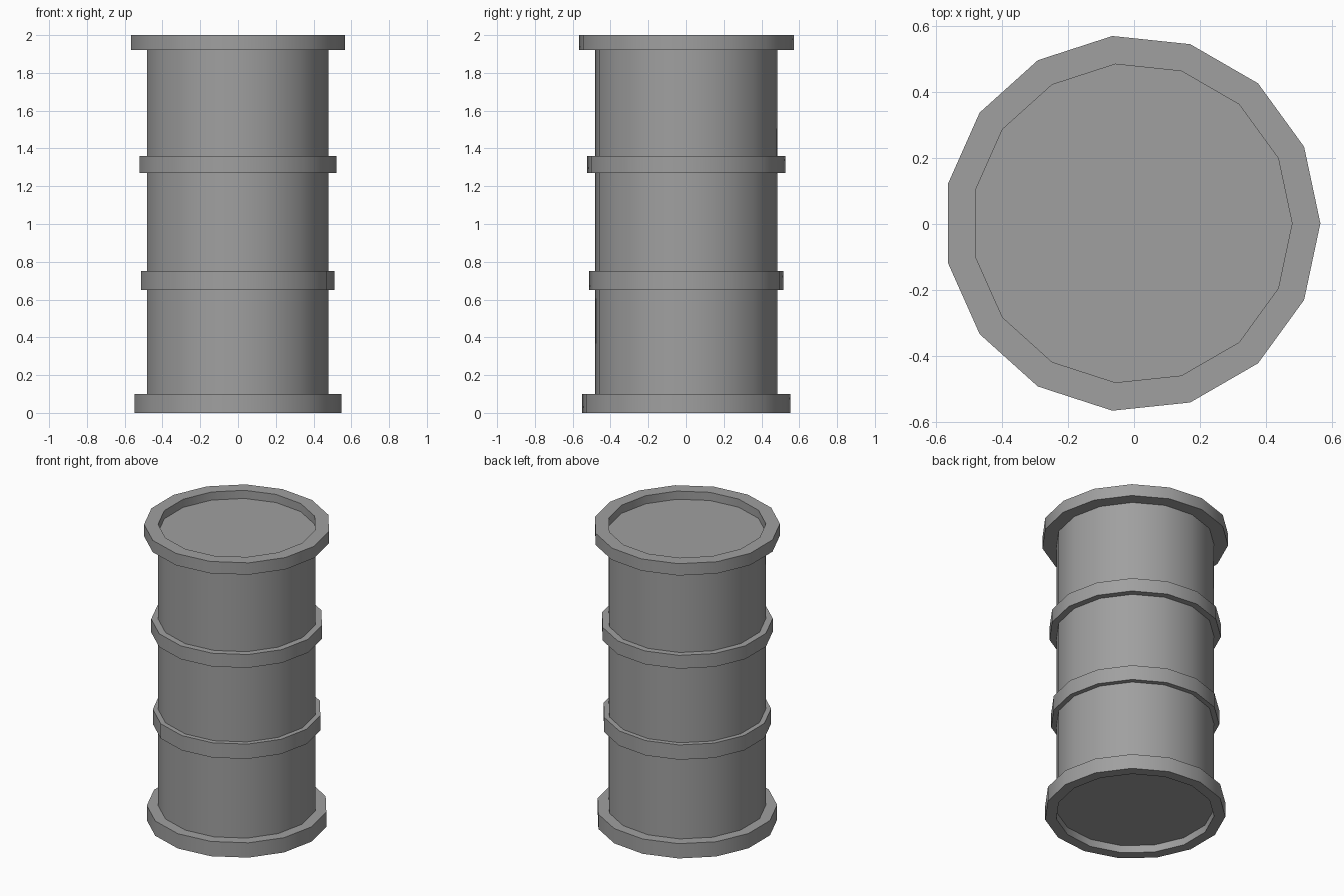
import bpy, bmesh, math

SIDES = 15
CENTRE = (-0.006, 0.002)

default = bpy.data.objects.get("Cube")
if default:
    bpy.data.objects.remove(default, do_unlink=True)

# Single grey metal
grey = bpy.data.materials.new("grey_metal")
grey.use_nodes = True
colour = (0.35, 0.35, 0.35, 1)
grey.diffuse_color = colour
grey.node_tree.nodes["Principled BSDF"].inputs["Base Color"].default_value = colour


def lathe(name, profile, closed):
    """Sweep a (radius, z) profile round the drum axis; open profiles get flat end caps."""
    bm = bmesh.new()
    loops = []
    for radius, z in profile:
        loops.append([bm.verts.new((CENTRE[0] + radius * math.cos(math.tau * i / SIDES),
                                    CENTRE[1] + radius * math.sin(math.tau * i / SIDES), z))
                      for i in range(SIDES)])
    pairs = list(zip(loops, loops[1:]))
    if closed:
        pairs.append((loops[-1], loops[0]))
    else:
        bm.faces.new(loops[0])
        bm.faces.new(loops[-1])
    for low, high in pairs:
        for i in range(SIDES):
            j = (i + 1) % SIDES
            bm.faces.new((low[i], low[j], high[j], high[i]))
    bmesh.ops.recalc_face_normals(bm, faces=bm.faces)
    mesh = bpy.data.meshes.new(name)
    bm.to_mesh(mesh)
    bm.free()
    mesh.materials.append(grey)
    obj = bpy.data.objects.new(name, mesh)
    bpy.context.collection.objects.link(obj)
    bpy.ops.object.select_all(action="DESELECT")
    obj.select_set(True)
    bpy.context.view_layer.objects.active = obj
    bpy.ops.object.shade_smooth_by_angle(angle=math.radians(30))
    return obj


# Drum wall with recessed flat ends
BODY = 0.486
lathe("drum_body", [(BODY, 0.05), (BODY, 1.945)], closed=False)

# Rims and raised hoops: name, outer radius, bottom, top
for name, outer, low, high in (
    ("bottom_rim", 0.555, 0.0, 0.10),
    ("lower_hoop", 0.518, 0.65, 0.75),
    ("upper_hoop", 0.528, 1.27, 1.36),
    ("top_rim", 0.572, 1.92, 2.0),
):
    lathe(name, [(BODY, low), (outer, low), (outer, high), (BODY, high)], closed=True)
